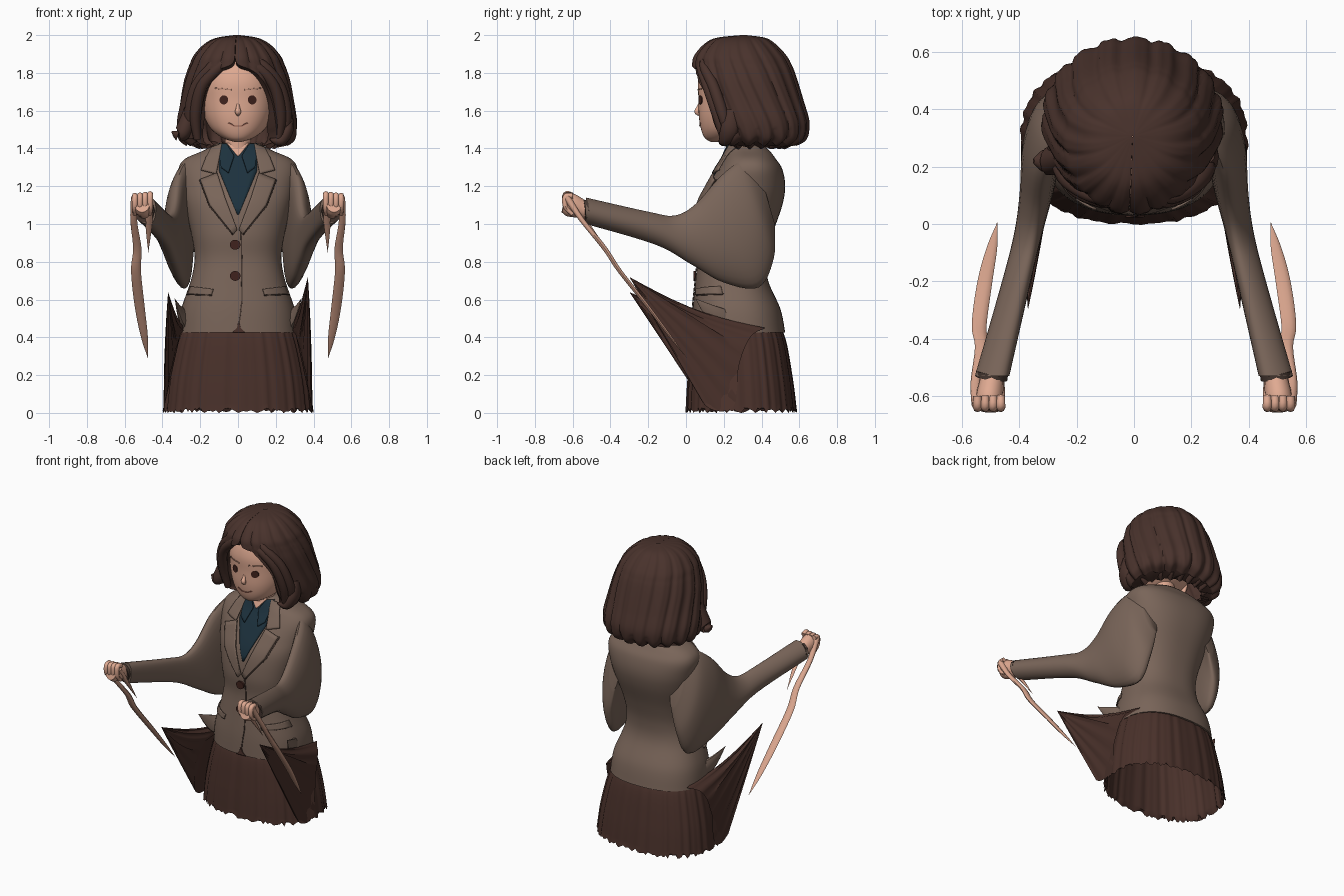
import bpy, bmesh, random
from math import sin, cos, pi, radians
from mathutils import Vector

random.seed(4)
if "Cube" in bpy.data.objects:
    bpy.data.objects.remove(bpy.data.objects["Cube"])


def material(name, *rgb):
    m = bpy.data.materials.new(name)
    m.use_nodes = True
    m.diffuse_color = (*rgb, 1)
    m.node_tree.nodes["Principled BSDF"].inputs["Base Color"].default_value = (*rgb, 1)
    return m


HAIR = material("dark brown hair", .066, .032, .025)
SKIN = material("skin", .74, .4, .285)
WOOL = material("taupe wool", .192, .13, .1)
SEAM = material("dark seam", .06, .038, .03)
SKIRT = material("brown skirt", .066, .03, .023)
SHIRT = material("navy shirt", .012, .031, .047)
EYE = material("eye brown", .05, .016, .012)
LIP = material("lip", .34, .13, .09)
BROW = material("brow", .52, .27, .19)


def spline(pts, n=6):
    """Catmull-Rom samples through tuples of any length."""
    out = []
    for i in range(len(pts) - 1):
        a, b, c, d = (pts[max(0, min(len(pts) - 1, i + k))] for k in (-1, 0, 1, 2))
        for j in range(n):
            t = j / n
            out.append(tuple(q + t / 2 * (r - p + t * (2 * p - 5 * q + 4 * r - s + t * (3 * (q - r) + s - p)))
                             for p, q, r, s in zip(a, b, c, d)))
    return out + [tuple(pts[-1])]


def finish(bm, name, mat, angle=50):
    bmesh.ops.recalc_face_normals(bm, faces=bm.faces[:])
    mesh = bpy.data.meshes.new(name)
    bm.to_mesh(mesh)
    bm.free()
    mesh.materials.append(mat)
    ob = bpy.data.objects.new(name, mesh)
    bpy.context.collection.objects.link(ob)
    bpy.ops.object.select_all(action='DESELECT')
    ob.select_set(True)
    bpy.context.view_layer.objects.active = ob
    bpy.ops.object.shade_smooth_by_angle(angle=radians(angle))
    return ob


def loft(name, rings, mat, caps=True, closed=True):
    """Skin a list of equally long point rings."""
    bm = bmesh.new()
    rows = [[bm.verts.new(p) for p in r] for r in rings]
    n = len(rows[0])
    for a, b in zip(rows, rows[1:]):
        for i in range(n if closed else n - 1):
            j = (i + 1) % n
            bm.faces.new((a[i], a[j], b[j], b[i]))
    if caps:
        bm.faces.new(rows[0])
        bm.faces.new(rows[-1])
    return finish(bm, name, mat)


def tube(name, path, mat, sides=10, steps=5):
    """Tapered tube; each path entry is x, y, z, side radius, other radius."""
    pts = spline(path, steps)
    rings = []
    for i, p in enumerate(pts):
        c = Vector(p[:3])
        tan = Vector(pts[min(i + 1, len(pts) - 1)][:3]) - Vector(pts[max(i - 1, 0)][:3])
        u = Vector((1, 0, 0)) - tan * (tan.x / tan.length_squared)
        u.normalize()
        v = tan.normalized().cross(u)
        rings.append([c + u * cos(a) * max(p[3], .001) + v * sin(a) * max(p[4], .001)
                      for a in (2 * pi * k / sides for k in range(sides))])
    return loft(name, rings, mat)


def power(v, p):
    return (1 if v >= 0 else -1) * abs(v) ** (2 / p)


def section(s, n=64, p=2.4, flute=lambda a: 1.0):
    """Rounded horizontal ring from height, half width, front y, back y."""
    z, rx, yf, yb = s[:4]
    cy, ry = (yf + yb) / 2, (yb - yf) / 2
    return [Vector((rx * power(sin(a), p) * flute(a), cy - ry * power(cos(a), p) * flute(a), z))
            for a in (2 * pi * k / n for k in range(n))]


def front(samples, x, z, p=2.4):
    for a, b in zip(samples, samples[1:]):
        if a[0] <= z <= b[0]:
            t = (z - a[0]) / (b[0] - a[0])
            _, rx, yf, yb = (q + (r - q) * t for q, r in zip(a, b))
            return (yf + yb) / 2 - (yb - yf) / 2 * max(0, 1 - abs(x / rx) ** p) ** (1 / p)
    return samples[-1][2]


def plate(name, samples, left, right, mat, off=.008, thick=.008, p=2.4):
    """Thin sheet between two x,z polylines, laid on a body's front."""
    def dense(line):
        return [tuple(q + (r - q) * k / 6 for q, r in zip(a, b))
                for a, b in zip(line, line[1:]) for k in range(6)] + [line[-1]]
    rows = []
    for l, r in zip(dense(left), dense(right)):
        pts = [(l[0] + (r[0] - l[0]) * k / 8, l[1] + (r[1] - l[1]) * k / 8) for k in range(9)]
        rows.append([Vector((x, front(samples, x, z, p) - off, z)) for x, z in pts])
    ob = loft(name, rows, mat, caps=False, closed=False)
    mod = ob.modifiers.new("thickness", 'SOLIDIFY')
    mod.thickness, mod.offset = thick, 0


def disc(name, samples, x, z, rx, rz, mat, off, p=2.4):
    rings = [[Vector((x + rx * cos(a), front(samples, x + rx * cos(a), z, p) - d, z + rz * sin(a)))
              for a in (2 * pi * k / 20 for k in range(20))] for d in (0, off)]
    loft(name, rings, mat)


# Skirt: pleated open bell with a ragged hem
def pleat(a):
    return 1 + .008 * sin(26 * a) + .008 * sin(41 * a + 1)


bell = spline([(0, .395, 0, .585), (.2, .37, .012, .56), (.42, .315, .04, .515), (.5, .26, .1, .44)])
rings = [section(s, 160, flute=pleat) for s in bell]
for k, v in enumerate(rings[0]):
    v.z = 0 if k % 5 == 0 else random.uniform(.004, .028)
inner = [section((s[0] + .03, s[1] - .015, s[2] + .015, s[3] - .015), 160, flute=pleat) for s in bell[:12]]
loft("skirt", inner[::-1] + rings, SKIRT)

# Jacket body
torso = spline([(.425, .315, .03, .525), (.55, .3, .035, .5), (.7, .25, .05, .435), (.82, .23, .06, .43),
                (.95, .248, .05, .46), (1.1, .285, .07, .51), (1.2, .305, .115, .525), (1.29, .315, .165, .51),
                (1.345, .28, .2, .475), (1.39, .18, .22, .44), (1.43, .105, .235, .39)])
loft("jacket_body", [section(s) for s in torso], WOOL)

# Shirt, lapels and jacket details
plate("shirt_front", torso, [(-.1, 1.415), (-.1, 1.28), (-.004, 1.05)],
      [(.1, 1.415), (.1, 1.28), (.004, 1.05)], SHIRT, .004, .006)
plate("throat", torso, [(-.06, 1.428), (-.004, 1.36)], [(.06, 1.428), (.004, 1.36)], SKIN, .009, .006)
plate("front_edge", torso, [(.014, .97), (.018, .6), (.0, .45)], [(.021, .97), (.025, .6), (.007, .45)], SEAM, .003, .004)
plate("hem_gap", torso, [(0, .475), (-.006, .45), (-.03, .426)], [(.008, .475), (.014, .45), (.038, .426)], SKIRT, .004, .006)
for z in (.89, .725):
    disc("button", torso, -.015, z, .028, .026, EYE, .014)
for s, side in ((1, "left"), (-1, "right")):
    def flip(line):
        return [(s * x, z) for x, z in line]
    plate(side + "_shirt_collar", torso, flip([(.06, 1.425), (.02, 1.36), (.05, 1.27)]),
          flip([(.1, 1.425), (.1, 1.36), (.09, 1.3)]), SHIRT, .014)
    plate(side + "_collar", torso, flip([(.085, 1.425), (.1, 1.34), (.115, 1.265)]),
          flip([(.14, 1.405), (.17, 1.35), (.195, 1.285)]), WOOL, .016, .01)
    plate(side + "_lapel", torso, flip([(.11, 1.27), (.065, 1.13), (.004, .97)]),
          flip([(.2, 1.235), (.15, 1.1), (.025, .945)]), WOOL, .014, .01)
    plate(side + "_lapel_seam", torso, flip([(.2, 1.235), (.15, 1.1), (.025, .945)]),
          flip([(.205, 1.231), (.155, 1.096), (.03, .941)]), SEAM, .006, .006)
    plate(side + "_pocket_flap", torso, flip([(.13, .655), (.14, .625)]), flip([(.255, .67), (.27, .63)]), WOOL, .01, .008)
    plate(side + "_pocket_seam", torso, flip([(.14, .626), (.14, .62)]), flip([(.27, .631), (.27, .625)]), SEAM, .005, .006)
    tube(side + "_jacket_point", [(s * .25, .24, .47, .04, .07), (s * .3, .15, .52, .02, .05),
                                  (s * .335, .05, .605, 0, 0)], WOOL)

    # Wide sleeve: top x y z, bottom x y z, half thickness
    rows = spline([(.2, .37, 1.35, .22, .47, 1.0, .04), (.268, .29, 1.335, .265, .465, .82, .065),
                   (.315, .18, 1.25, .28, .385, .665, .07), (.335, .05, 1.105, .3, .2, .69, .06),
                   (.355, -.06, 1.045, .335, .03, .785, .05), (.39, -.2, 1.065, .38, -.16, .89, .05),
                   (.472, -.53, 1.14, .478, -.53, 1.0, .06)])
    rings = []
    for r in rows:
        a, b = Vector(r[:3]), Vector(r[3:6])
        ring = []
        for k in range(28):
            t = 2 * pi * k / 28
            p = (a + b) / 2 + (a - b) / 2 * cos(t)
            p.x += r[6] * sin(t) + .02 * sin(t) ** 2
            ring.append(Vector((s * p.x, p.y, p.z)))
        rings.append(ring)
    loft(side + "_sleeve", rings, WOOL)
    tube(side + "_cuff_lining", [(s * .495, -.52, 1.07, .056, .062), (s * .498, -.54, 1.068, .056, .062)], SEAM)

    # Fist with knuckles, thumb and trailing strands
    tube(side + "_fist", [(s * .495, -.5, 1.07, .04, .045), (s * .497, -.55, 1.08, .043, .05),
                          (s * .505, -.61, 1.1, .048, .062), (s * .508, -.645, 1.11, .042, .05)], SKIN, 16)
    for k in range(4):
        x = .465 + .027 * k
        tube(side + "_finger", [(s * x, -.6, 1.15, .015, .015), (s * x, -.637, 1.155 - .004 * k, .016, .016),
                                (s * x, -.637, 1.09, .015, .013), (s * x, -.6, 1.05, .01, .01)], SKIN, 8)
    tube(side + "_long_strand", [(s * .545, -.63, 1.14, .022, .02), (s * .552, -.55, 1.02, .018, .014),
                                 (s * .533, -.43, .87, .022, .013), (s * .54, -.35, .75, .026, .012),
                                 (s * .52, -.2, .56, .026, .01),
                                 (s * .495, -.08, .4, .018, .007), (s * .477, .005, .29, 0, 0)], SKIN)
    tube(side + "_short_strand", [(s * .468, -.62, 1.13, .018, .016), (s * .472, -.52, 1.0, .018, .01),
                                  (s * .475, -.41, .85, 0, 0)], SKIN)

    # Skirt cloth drawn forward to a point
    tip = Vector((.37, -.3, .72 if s > 0 else .64))
    base = spline([(.3, .42, .45), (.365, .34, .4), (.387, .28, .25), (.392, .25, .03), (.388, .1, .04),
                   (.35, .035, .25), (.31, .06, .4), (.28, .24, .45), (.3, .42, .45)])[:-1]
    rings = []
    for k in range(10):
        t = max(.01, k / 9)
        ring = []
        for i, b in enumerate(base):
            p = tip.lerp(Vector(b), t)
            p.x += .007 * sin(i * 1.6) * t * (1.2 - t) * 2
            p.z -= .04 * sin(pi * t) * (b[2] > .35)
            ring.append(Vector((s * p.x, p.y, p.z)))
        rings.append(ring)
    loft(side + "_skirt_point", rings, SKIRT)

# Neck and head
tube("neck", [(0, .29, 1.34, .08, .08), (0, .28, 1.42, .07, .07), (0, .28, 1.56, .075, .08)], SKIN, 24)
head = spline([(1.435, .02, .13, .2), (1.455, .08, .1, .28), (1.5, .14, .08, .38), (1.57, .18, .068, .46),
               (1.66, .2, .066, .5), (1.76, .2, .065, .5), (1.85, .165, .1, .45), (1.92, .08, .2, .36)])
loft("head", [section(s, 48, 2.2) for s in head], SKIN)
tube("nose", [(0, .08, 1.65, .004, .008), (0, .066, 1.615, .011, .012), (0, .058, 1.593, .016, .014),
              (0, .075, 1.575, .008, .006)], SKIN)
plate("mouth", head, [(-.05, 1.538), (-.02, 1.522), (.02, 1.522), (.05, 1.538)],
      [(-.052, 1.532), (-.02, 1.516), (.02, 1.516), (.052, 1.532)], LIP, .003, .004, 2.2)
for s in (1, -1):
    disc("eye", head, s * .075, 1.657, .023, .024, EYE, .005, 2.2)
    plate("brow", head, [(s * .035, 1.714), (s * .12, 1.722)], [(s * .035, 1.708), (s * .12, 1.715)], BROW, .003, .004, 2.2)
    tube("ear", [(s * .19, .24, 1.52, .012, .02), (s * .2, .235, 1.57, .02, .035), (s * .2, .24, 1.64, .015, .03)], SKIN)

# Bobbed hair: shell with a face opening, grooved into swept locks
shell = spline([(1.425, .265, .13, .58, 48), (1.46, .305, .1, .635, 47), (1.54, .315, .07, .65, 44),
                (1.65, .298, .05, .62, 42), (1.75, .28, .035, .59, 33), (1.81, .262, .035, .57, 22),
                (1.845, .248, .035, .555, 4), (1.89, .228, .045, .53, 0), (1.95, .175, .095, .475, 0),
                (1.985, .11, .16, .42, 0), (2, .015, .29, .32, 0)])
rings = []
for z, rx, yf, yb, gap in shell:
    gap = radians(max(gap, .3))
    arc = [gap + (2 * pi - 2 * gap) * k / 140 for k in range(141)]
    ring = []
    for depth, angles in ((0, arc), (.07, arc[::-1])):
        for a in angles:
            w = 8.5 * a + 7 * (z - 1.7) * sin(a)
            r = 1.015 - .045 * abs(cos(w)) ** 5 - .012 * abs(cos(2.6 * w + 1)) ** 4
            thin = max(.1, 1 - depth / max(rx, .08))
            b = a - .05
            ring.append(Vector((rx * sin(b) * r * thin - .005,
                                (yf + yb) / 2 - (yb - yf) / 2 * cos(b) * r * thin,
                                z - depth * .25 + (.012 * cos(2 * w) if z < 1.5 else 0))))
    rings.append(ring)
loft("hair", rings, HAIR)

# Swept fringe locks and turned-out ends
for s in (1, -1):
    for k in range(2):
        d = .03 * k
        tube("fringe_lock", [(-.03 + s * d, .09 + d / 2, 1.895 + d / 2, .015, .015),
                             (s * (.1 + d), .08 + d / 2, 1.83 + d / 3, .028, .025),
                             (s * (.19 + d), .115 + d, 1.73, .03, .03),
                             (s * (.225 + d), .165 + d, 1.58, .03, .03),
                             (s * (.215 + d), .2 + d, 1.45 + d / 4, .02, .02)], HAIR)
tube("turned_out_end", [(-.25, .23, 1.62, .03, .04), (-.28, .22, 1.51, .045, .05), (-.31, .22, 1.47, .035, .045),
                        (-.35, .22, 1.49, .004, .01)], HAIR)
tube("turned_in_end", [(.255, .25, 1.6, .03, .04), (.265, .23, 1.5, .03, .05), (.22, .2, 1.44, .03, .03),
                       (.17, .18, 1.45, .005, .005)], HAIR)
